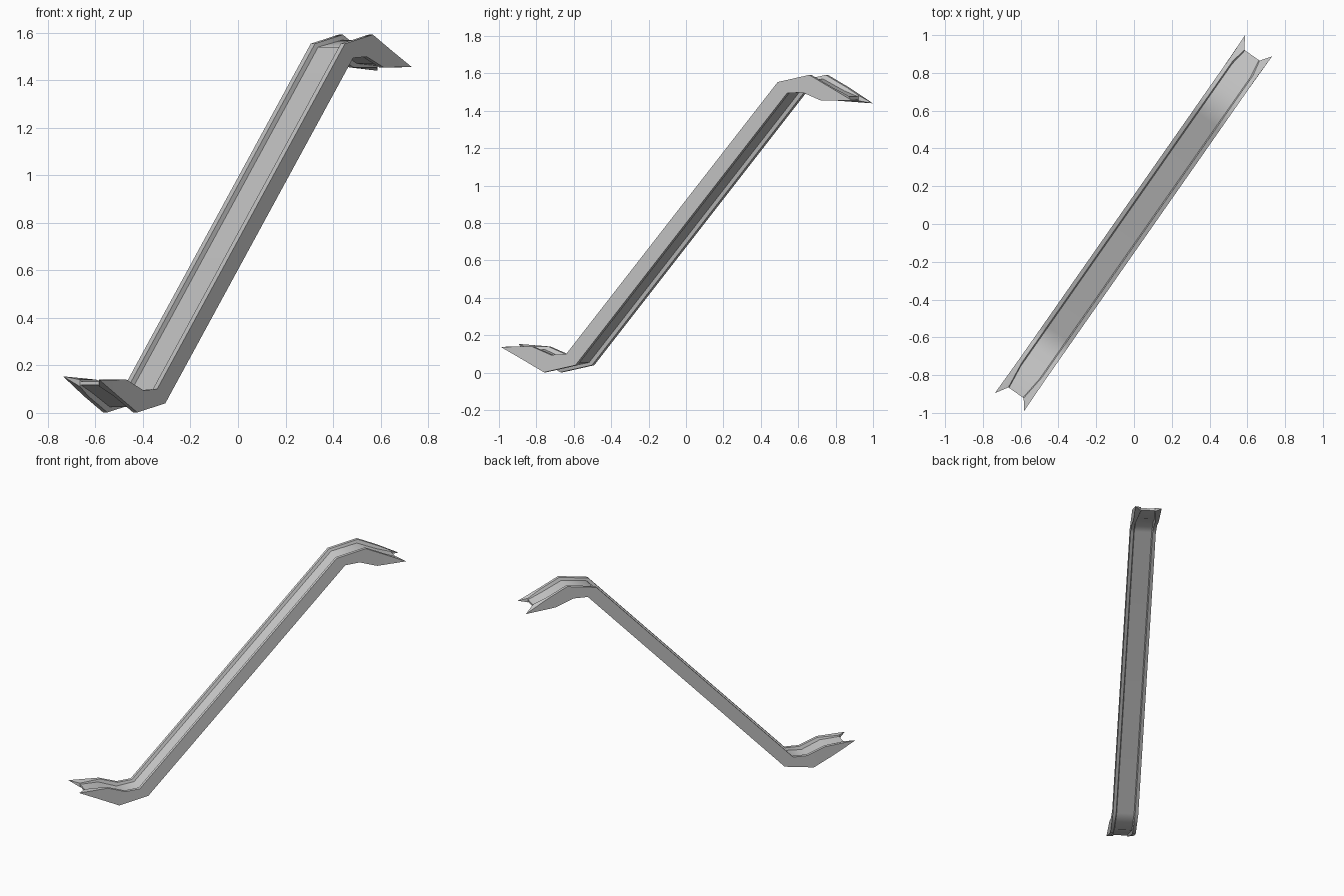
import bpy, bmesh
from mathutils import Vector

if "Cube" in bpy.data.objects:
    bpy.data.objects.remove(bpy.data.objects["Cube"])

# Beam runs along D (top view), its width runs along N
D = Vector((0.573, 0.8195, 0))
N = Vector((0.8195, -0.573, 0))
MID = 0.797          # half of the height, centre of the half-turn symmetry

# Side outline of the lower half: (upper edge, lower edge) as (s, z)
half = [((-1.09, 0.140), (-1.09, 0.111)),
        ((-0.945, 0.140), (-1.005, 0.070)),
        ((-0.82, 0.095), (-0.865, 0.002)),
        ((-0.72, 0.100), (-0.66, 0.040))]


def turn(p):
    return (-p[0], 2 * MID - p[1])


stations = half + [(turn(lo), turn(up)) for up, lo in reversed(half)]

# H-shaped cross-section: (n, fraction from upper edge to lower edge)
quarter = [(0.088, 0), (0.066, 0), (0.060, 0.24)]
top = [(-n, f) for n, f in quarter] + list(reversed(quarter))
section = top + [(n, 1 - f) for n, f in reversed(top)]

bm = bmesh.new()
rings = []
for i, (up, lo) in enumerate(stations):
    ring = []
    end = -1 if i == 0 else 1 if i == len(stations) - 1 else 0
    for n, f in section:
        s = up[0] + (lo[0] - up[0]) * f
        z = up[1] + (lo[1] - up[1]) * f
        if end and abs(n) > 0.08:            # pointed wall tips
            s = end * (1.156 if n < 0 else 1.146)
            z = MID + end * (0.643 if n < 0 else 0.659)
            n *= 1.03
        elif end:                            # inner walls flare in at the ends
            n *= 0.75
        ring.append(bm.verts.new(D * s + N * n + Vector((0, 0, z))))
    rings.append(ring)

# Skin the sections, then close the ends in quads (walls and web)
k = len(section)
for a, b in zip(rings, rings[1:]):
    for j in range(k):
        bm.faces.new((a[j], a[(j + 1) % k], b[(j + 1) % k], b[j]))
for r in (rings[0], rings[-1]):
    for j in range(k // 2 - 1):
        bm.faces.new((r[j], r[j + 1], r[k - 2 - j], r[k - 1 - j]))

bmesh.ops.remove_doubles(bm, verts=bm.verts, dist=0.0005)
bmesh.ops.recalc_face_normals(bm, faces=bm.faces)
mesh = bpy.data.meshes.new("channel_beam")
bm.to_mesh(mesh)
bm.free()
beam = bpy.data.objects.new("channel_beam", mesh)
bpy.context.collection.objects.link(beam)
bpy.context.view_layer.objects.active = beam
beam.select_set(True)
bpy.ops.object.shade_smooth_by_angle(angle=0.87)
